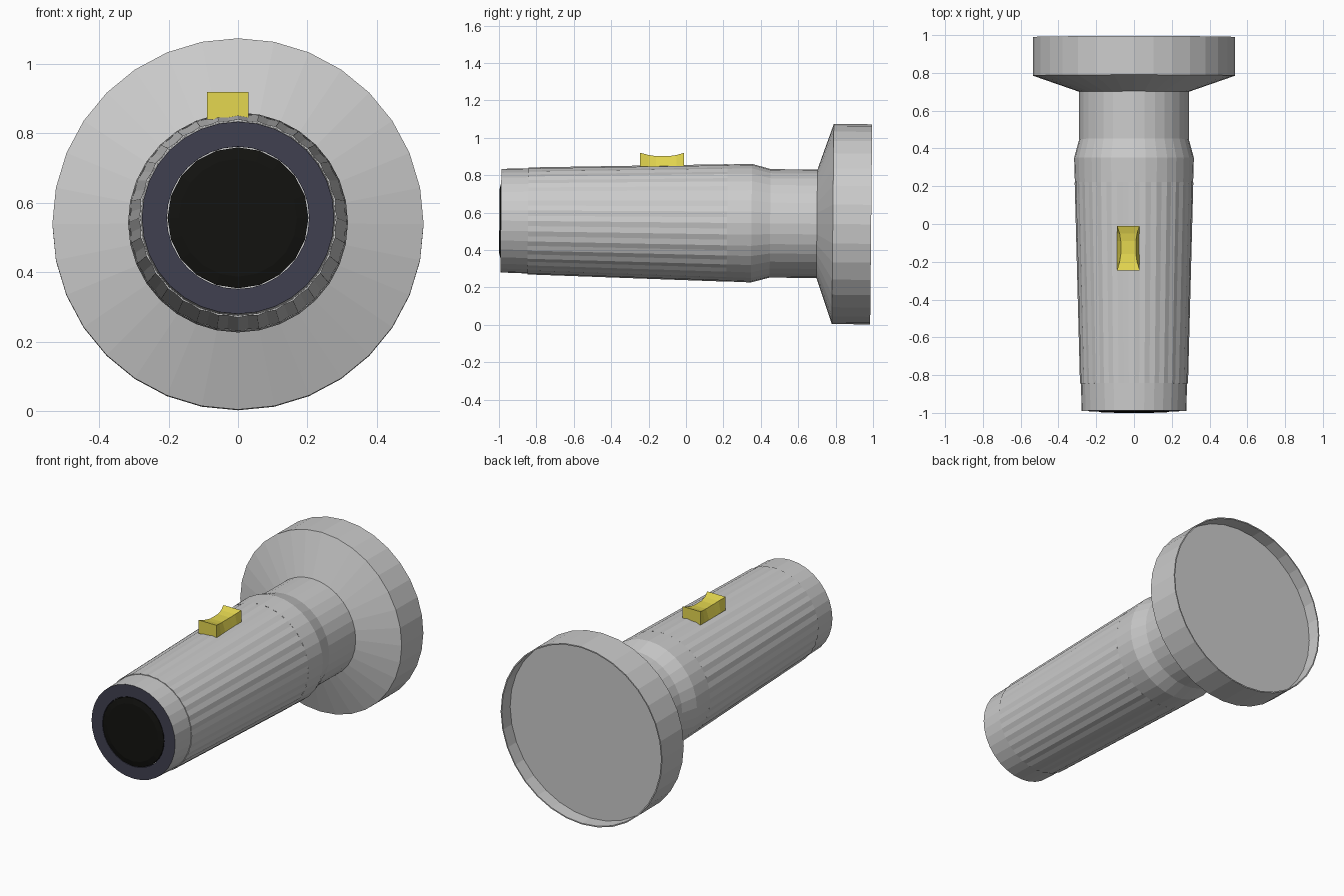
import bpy, bmesh
from math import sin, cos, pi
from mathutils import Matrix

if "Cube" in bpy.data.objects:
    bpy.data.objects.remove(bpy.data.objects["Cube"])

# The whole torch leans very slightly about x
LEAN = Matrix.Translation((0, 0, 0.547)) @ Matrix.Rotation(-0.010, 4, 'X')


def material(name, rgb):
    m = bpy.data.materials.new(name)
    m.diffuse_color = (*rgb, 1)
    m.use_nodes = True
    m.node_tree.nodes["Principled BSDF"].inputs["Base Color"].default_value = m.diffuse_color
    return m


def add_object(name, bm, mat=None, matrix=None):
    bmesh.ops.recalc_face_normals(bm, faces=bm.faces)
    me = bpy.data.meshes.new(name)
    bm.to_mesh(me)
    bm.free()
    ob = bpy.data.objects.new(name, me)
    bpy.context.collection.objects.link(ob)
    if matrix:
        ob.matrix_world = matrix
    if mat:
        me.materials.append(mat)
    return ob


def lathe(name, profile, sides=32, rib=0.0, mat=None):
    """Spin (radius, y) points about the y axis; radius 0 closes the end."""
    bm = bmesh.new()
    rings = []
    for r, y in profile:
        if r == 0:
            rings.append([bm.verts.new((0, y, 0))] * sides)
            continue
        ring = []
        for i in range(sides):
            a = 2 * pi * i / sides
            rr = r - rib * (i % 2)
            ring.append(bm.verts.new((rr * sin(a), y, rr * cos(a))))
        rings.append(ring)
    for lo, hi in zip(rings, rings[1:]):
        for i in range(sides):
            j = (i + 1) % sides
            quad = list(dict.fromkeys((lo[i], lo[j], hi[j], hi[i])))
            bm.faces.new(quad)
    return add_object(name, bm, mat, LEAN)


navy = material("dark_navy", (0.05, 0.05, 0.08))
black = material("black_rubber", (0.006, 0.006, 0.005))
yellow = material("yellow", (0.78, 0.68, 0.08))

# Flared head with a recessed lens
lathe("head", [(0.29, 0.70), (0.535, 0.785), (0.535, 0.99), (0.528, 0.99), (0.528, 0.91)])
lathe("lens", [(0.528, 0.91), (0, 0.91)])

# Neck, collar and the smooth front of the barrel
lathe("neck", [(0.313, 0.22), (0.317, 0.35), (0.29, 0.45), (0.29, 0.70)])

# Tapered ribbed grip
lathe("grip", [(0.278, -0.845), (0.286, -0.845), (0.314, 0.22), (0.305, 0.22)], 64, 0.004)

# Tail tube, dark end ring and rubber button
lathe("tail_tube", [(0.277, -0.99), (0.281, -0.845)])
lathe("tail_ring", [(0.277, -0.99), (0.205, -0.99), (0.205, -0.96)], mat=navy)
lathe("tail_button", [(0.203, -0.96), (0.203, -0.99), (0.17, -0.998), (0, -0.998)], 20, mat=black)

# Thumb switch: a block whose top dips and narrows in the middle
bm = bmesh.new()
rows = []
for y, half, top in ((-0.245, 0.06, 0.92), (-0.20, 0.046, 0.908), (-0.16, 0.04, 0.902),
                     (-0.09, 0.04, 0.902), (-0.05, 0.046, 0.908), (-0.01, 0.06, 0.92)):
    rows.append([bm.verts.new((-0.03 + x, y, z)) for x, z in
                 ((-0.06, 0.84), (-half, top), (half, top), (0.06, 0.84))])
for a, b in zip(rows, rows[1:]):
    for i in range(4):
        j = (i + 1) % 4
        bm.faces.new((a[i], a[j], b[j], b[i]))
bm.faces.new(rows[0])
bm.faces.new(rows[-1])
add_object("switch", bm, yellow)
